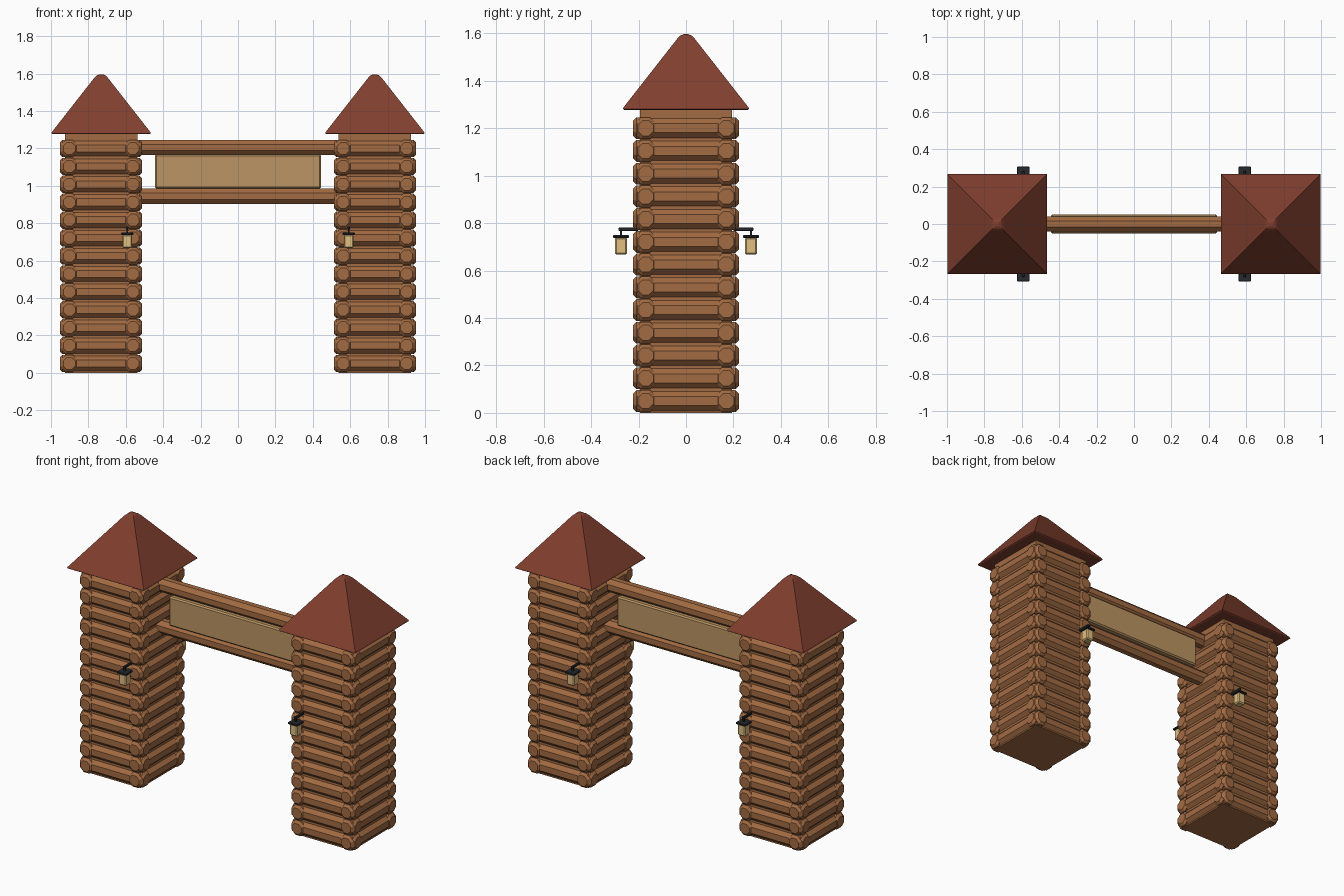
import bpy, bmesh, math
from mathutils import Matrix, Vector

if "Cube" in bpy.data.objects:
    bpy.data.objects.remove(bpy.data.objects["Cube"])


def material(name, rgb):
    m = bpy.data.materials.new(name)
    m.diffuse_color = (*rgb, 1)
    m.use_nodes = True
    m.node_tree.nodes["Principled BSDF"].inputs["Base Color"].default_value = m.diffuse_color
    return m


WOOD = material("wood", (0.36, 0.145, 0.055))
ROOF = material("roof", (0.22, 0.05, 0.028))
BOARD = material("board", (0.50, 0.30, 0.125))
IRON = material("iron", (0.02, 0.023, 0.027))
GLOW = material("lantern_glass", (0.75, 0.52, 0.22))


def finish(name, bm, mat):
    bmesh.ops.recalc_face_normals(bm, faces=bm.faces[:])
    me = bpy.data.meshes.new(name)
    bm.to_mesh(me)
    bm.free()
    me.materials.append(mat)
    ob = bpy.data.objects.new(name, me)
    bpy.context.collection.objects.link(ob)
    return ob


def loft(bm, rings):
    # skin a list of vertex rings and close both ends
    vs = [[bm.verts.new(p) for p in r] for r in rings]
    n = len(vs[0])
    for a, b in zip(vs, vs[1:]):
        for i in range(n):
            bm.faces.new((a[i], a[(i + 1) % n], b[(i + 1) % n], b[i]))
    bm.faces.new(vs[0][::-1])
    bm.faces.new(vs[-1])


def add_log(bm, centre, half, apothem, axis, chamfer=0.014):
    # octagonal log with chamfered ends
    rings = []
    for t, a in ((-half, apothem - chamfer), (-half + chamfer, apothem),
                 (half - chamfer, apothem), (half, apothem - chamfer)):
        r = a / math.cos(math.pi / 8)
        ring = []
        for k in range(8):
            ang = math.pi / 8 + k * math.pi / 4
            u, z = r * math.cos(ang), r * math.sin(ang)
            p = Vector((t, u, z)) if axis == 'x' else Vector((u, t, z))
            ring.append(p + Vector(centre))
        rings.append(ring)
    loft(bm, rings)


def box(name, lo, hi, mat, bevel=0.0):
    bm = bmesh.new()
    lo, hi = Vector(lo), Vector(hi)
    bmesh.ops.create_cube(bm, size=1, matrix=Matrix.Translation((lo + hi) / 2)
                          @ Matrix.Diagonal((*(hi - lo), 1)))
    if bevel:
        bmesh.ops.bevel(bm, geom=bm.edges[:], offset=bevel, segments=1,
                        affect='EDGES')
    return finish(name, bm, mat)


def square(cx, h, z):
    return [(cx + sx * h, sy * h, z)
            for sx, sy in ((-1, -1), (1, -1), (1, 1), (-1, 1))]


def tower(side, cx):
    # solid core, stacked courses of logs, pyramid roof
    box(side + "_tower_core", (cx - 0.194, -0.194, 0),
        (cx + 0.194, 0.194, 1.285), WOOD)
    bm = bmesh.new()
    a, face = 0.046, 0.216
    for i in range(13):
        z = 0.05 + i * 0.0958
        for s in (-1, 1):
            add_log(bm, (cx, s * (face - a), z), 0.22, a, 'x')
            add_log(bm, (cx + s * (face - a), 0, z), 0.223, a, 'y')
    finish(side + "_tower_logs", bm, WOOD)

    bm = bmesh.new()
    loft(bm, [square(cx, h, z) for h, z in
              ((0.26, 1.277), (0.266, 1.281), (0.263, 1.288),
               (0.036, 1.578), (0.024, 1.59), (0.01, 1.596))])
    finish(side + "_roof", bm, ROOF)


def lantern(name, x, s):
    # bracket arm, hanger, cap and glass on the face pointing to y = s
    y = s * 0.274

    def part(label, hx, y0, y1, z0, z1, mat, bevel):
        box(name + label, (x - hx, min(y0, y1), z0),
            (x + hx, max(y0, y1), z1), mat, bevel)
    part("_arm", 0.007, s * 0.2, s * 0.284, 0.767, 0.781, IRON, 0.002)
    part("_hanger", 0.005, y - 0.005, y + 0.005, 0.748, 0.77, IRON, 0)
    part("_cap", 0.034, y - 0.034, y + 0.034, 0.737, 0.75, IRON, 0.004)
    part("_glass", 0.026, y - 0.026, y + 0.026, 0.667, 0.74, GLOW, 0.007)


for side, s in (("left", -1), ("right", 1)):
    tower(side, s * 0.732)
    lantern(side + "_front_lantern", s * 0.592, -1)
    lantern(side + "_back_lantern", s * 0.592, 1)

# crossbeams
for label, z in (("upper", 1.205), ("lower", 0.945)):
    bm = bmesh.new()
    add_log(bm, (0, 0, z), 0.56, 0.041, 'x')
    finish(label + "_crossbeam", bm, WOOD)

# blank sign board between the beams
box("sign_board", (-0.445, -0.05, 0.985), (0.445, 0.05, 1.168), BOARD, 0.008)
